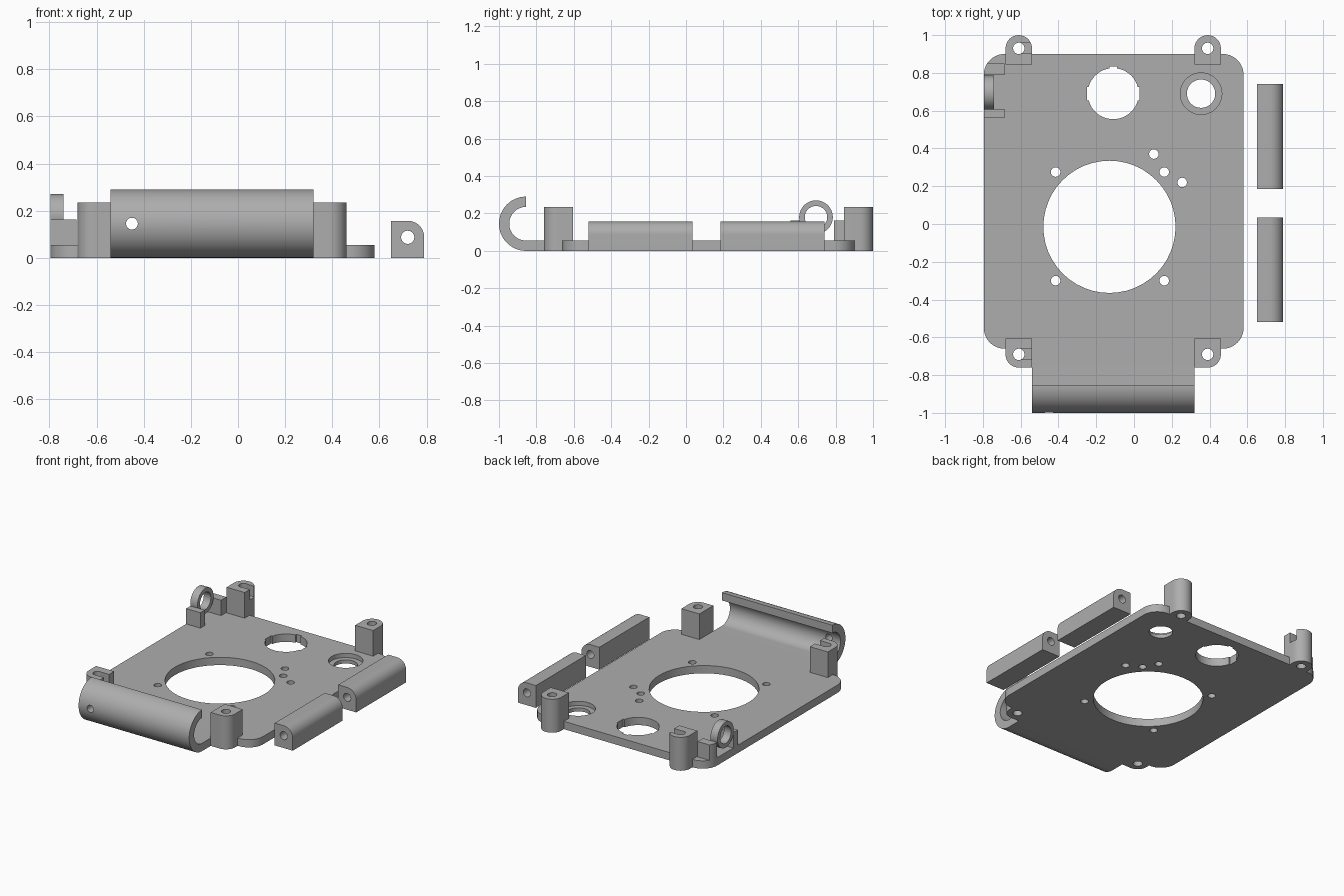
import bpy, bmesh
from math import sin, cos, radians
from mathutils import Vector

if "Cube" in bpy.data.objects:
    bpy.data.objects.remove(bpy.data.objects["Cube"])

grey = bpy.data.materials.new("plain grey plastic")
grey.use_nodes = True
GREY = (0.42, 0.42, 0.42, 1)
grey.diffuse_color = GREY
grey.node_tree.nodes["Principled BSDF"].inputs["Base Color"].default_value = GREY


def arc(cx, cy, r, a0, a1, n=16):
    """Points along an arc, angles in degrees."""
    angles = [radians(a0 + (a1 - a0) * i / n) for i in range(n + 1)]
    return [(cx + r * cos(a), cy + r * sin(a)) for a in angles]


def circle(cx, cy, r, n=48):
    return arc(cx, cy, r, 0, 360, n)[:-1]


def rect(x0, x1, y0, y1):
    return [(x0, y0), (x1, y0), (x1, y1), (x0, y1)]


def prism(name, outline, lo, hi, axis="z"):
    """Extrude a flat outline between lo and hi along an axis."""
    place = {"z": lambda a, b: (a, b, lo),
             "x": lambda a, b: (lo, a, b),
             "y": lambda a, b: (a, lo, b)}[axis]
    step = {"x": (1, 0, 0), "y": (0, 1, 0), "z": (0, 0, 1)}[axis]
    bm = bmesh.new()
    face = bm.faces.new([bm.verts.new(place(a, b)) for a, b in outline])
    new = bmesh.ops.extrude_face_region(bm, geom=[face])["geom"]
    bmesh.ops.translate(bm, vec=Vector(step) * (hi - lo),
                        verts=[v for v in new if isinstance(v, bmesh.types.BMVert)])
    bmesh.ops.recalc_face_normals(bm, faces=bm.faces)
    mesh = bpy.data.meshes.new(name)
    bm.to_mesh(mesh)
    bm.free()
    obj = bpy.data.objects.new(name, mesh)
    bpy.context.collection.objects.link(obj)
    mesh.materials.append(grey)
    return obj


def cut(obj, cutters):
    """Subtract cutters from a part, apply the result and drop the cutters."""
    for c in cutters:
        c.hide_render = True
        mod = obj.modifiers.new("cut", "BOOLEAN")
        mod.object, mod.operation, mod.solver = c, "DIFFERENCE", "EXACT"
    graph = bpy.context.evaluated_depsgraph_get()
    mesh = bpy.data.meshes.new_from_object(obj.evaluated_get(graph))
    obj.modifiers.clear()
    obj.data = mesh
    for c in cutters:
        bpy.data.objects.remove(c)
    return obj


def drill(x, y, r, lo=-0.1, hi=0.4, axis="z"):
    return prism("drill", circle(x, y, r), lo, hi, axis)


THICK = 0.055
LEFT, RIGHT, FRONT, BACK, R = -0.795, 0.58, -0.66, 0.9, 0.11
POST_X, POST_Y = (-0.61, 0.39), (-0.69, 0.93)

# Base plate with rounded corners
outline = (arc(RIGHT - R, BACK - R, R, 0, 90) + arc(LEFT + R, BACK - R, R, 90, 180)
           + arc(LEFT + R, FRONT + R, R, 180, 270) + arc(RIGHT - R, FRONT + R, R, 270, 360))
plate = prism("base_plate", outline, 0, THICK)

# Plate openings: large round hole, keyed hole, stepped hole, screw holes
holes = [drill(-0.13, -0.015, 0.35), drill(-0.11, 0.69, 0.135),
         prism("key_slot", rect(-0.25, 0.03, 0.655, 0.725), -0.1, 0.2),
         prism("key_notch", rect(-0.13, -0.09, 0.7, 0.835), -0.1, 0.2),
         drill(0.355, 0.69, 0.075), drill(0.355, 0.69, 0.11, lo=0.025)]
holes += [drill(x, y, 0.025) for x in (-0.415, 0.16) for y in (-0.3, 0.275)]
holes += [drill(0.105, 0.37, 0.025), drill(0.255, 0.22, 0.025)]
holes += [drill(x, y, 0.03) for x in POST_X for y in POST_Y]
cut(plate, holes)

# Corner posts, drilled through; the right-hand pair has nut slots
W = 0.07
for x, side in zip(POST_X, ("right", "left")):
    for y, end in zip(POST_Y, ("front", "back")):
        if end == "back":
            shape = arc(x, y, W, 0, 180) + [(x - W, y - 0.085), (x + W, y - 0.085)]
        else:
            corner = arc(x, y, W, 180, 270) if side == "right" else arc(x, y, W, 270, 360)
            shape = [(x - W, y + 0.085)] + corner + [(x + W, y + 0.085)]
            shape.insert(len(shape) - 1 if side == "right" else 1,
                         (x + W, y - W) if side == "right" else (x - W, y - W))
        tools = [drill(x, y, 0.03)]
        if side == "right":
            tools.append(prism("slot", rect(x, x + 0.1, y - 0.028, y + 0.028), 0.16, 0.3))
        cut(prism(f"{end}_{side}_post", shape, 0, 0.235), tools)

# Front tongue curling up into a half-round hook
HY, HZ = -0.855, 0.145
profile = ([(FRONT, THICK), (FRONT, 0)] + arc(HY, HZ, HZ, 270, 90, 40)
           + arc(HY, HZ, HZ - THICK, 90, 270, 40))
hook = prism("front_hook", profile, -0.54, 0.32, "x")
cut(hook, [drill(-0.45, HZ, 0.025, -1.1, -0.86, "y")])

# Side ring held between two small blocks
ring = prism("side_ring", circle(0.695, 0.18, 0.09), LEFT, -0.74, "x")
cut(ring, [drill(0.695, 0.18, 0.06, -1, -0.5, "x")])
prism("ring_front_block", rect(LEFT, -0.685, 0.56, 0.61), 0, 0.163)
prism("ring_back_block", arc(LEFT + R, BACK - R, R, 180, 147, 8)
      + [(-0.685, 0.85), (-0.685, 0.79)], 0, 0.163)

# Two loose hinge bars, one top edge rounded, drilled lengthwise
bar = [(0.65, 0), (0.79, 0)] + arc(0.72, 0.087, 0.07, 0, 90) + [(0.65, 0.157)]
for name, y0 in (("front_bar", -0.52), ("back_bar", 0.185)):
    cut(prism(name, bar, y0, y0 + 0.555, "y"), [drill(0.72, 0.087, 0.028, -1, 1, "y")])

# Smooth shading on the curved walls
for obj in bpy.context.scene.objects:
    obj.select_set(obj.type == "MESH")
    if obj.type == "MESH":
        bpy.context.view_layer.objects.active = obj
bpy.ops.object.shade_smooth_by_angle(angle=radians(30))
